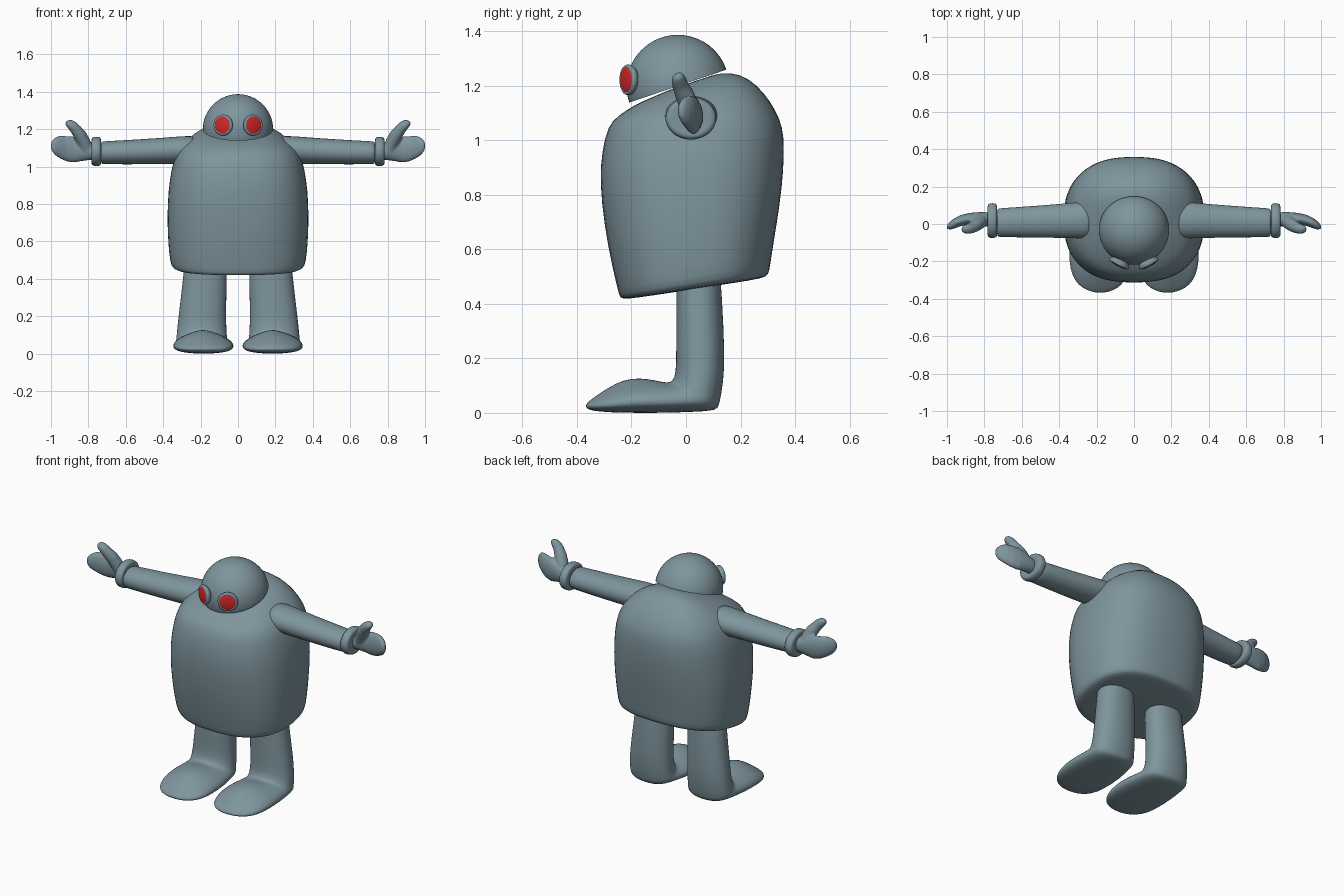
import bpy, bmesh, math
from mathutils import Vector, Matrix

if "Cube" in bpy.data.objects:
    bpy.data.objects.remove(bpy.data.objects["Cube"])


def material(name, rgb):
    m = bpy.data.materials.new(name)
    m.diffuse_color = (*rgb, 1)
    m.use_nodes = True
    m.node_tree.nodes["Principled BSDF"].inputs["Base Color"].default_value = m.diffuse_color
    return m


GREY = material("blue grey", (0.21, 0.30, 0.34))
RED = material("red", (0.68, 0.02, 0.022))


def finish(bm, name, mat, mirror=False, subsurf=0, angle=None):
    bmesh.ops.recalc_face_normals(bm, faces=bm.faces)
    me = bpy.data.meshes.new(name)
    bm.to_mesh(me)
    bm.free()
    me.materials.append(mat)
    for p in me.polygons:
        p.use_smooth = True
    if angle:
        me.set_sharp_from_angle(angle=math.radians(angle))
    ob = bpy.data.objects.new(name, me)
    bpy.context.collection.objects.link(ob)
    if mirror:
        mod = ob.modifiers.new("mirror", 'MIRROR')
        mod.use_mirror_merge = False
    if subsurf:
        mod = ob.modifiers.new("smooth", 'SUBSURF')
        mod.levels = mod.render_levels = subsurf
    return ob


def ring(c, u, v, n=2.0, p=1.0, seg=32):
    """Superellipse section with half axes u, v; p < 1 pushes the wide part to -u."""
    pts = []
    for i in range(seg):
        a = 2 * math.pi * i / seg
        ca, sa = math.cos(a), math.sin(a)
        x = math.copysign(abs(ca) ** (2 / n), ca)
        y = math.copysign(abs(sa) ** (2 / n), sa)
        x = 1 - 2 * max(0, (1 - x) / 2) ** p
        pts.append(Vector(c) + Vector(u) * x + Vector(v) * y)
    return pts


def side_ring(yf, zf, yb, zb, hw, xc=0, n=2.0, p=1.0):
    """Section through a front point and a back point in the side view."""
    return ring((xc, (yf + yb) / 2, (zf + zb) / 2),
                (0, (yf - yb) / 2, (zf - zb) / 2), (hw, 0, 0), n, p)


def loft(rings, bm=None):
    bm = bm or bmesh.new()
    rows = [[bm.verts.new(q) for q in r] for r in rings]
    for a, b in zip(rows, rows[1:]):
        for i in range(len(a)):
            j = (i + 1) % len(a)
            bm.faces.new((a[i], a[j], b[j], b[i]))
    # rounded-off end caps
    for row in (rows[0], rows[-1]):
        mid = bm.verts.new(sum((q.co for q in row), Vector()) / len(row))
        for i in range(len(row)):
            bm.faces.new((row[i], row[(i + 1) % len(row)], mid))
    return bm


# Body: leaning barrel with slanted base
body = [(-.12, .431, .17, .476, .2), (-.222, .417, .285, .494, .325),
        (-.243, .420, .304, .507, .352), (-.25, .445, .309, .535, .365),
        (-.275, .55, .325, .64, .375), (-.30, .68, .345, .76, .38),
        (-.319, .85, .36, .89, .375), (-.31, .96, .362, 1.02, .357),
        (-.288, 1.055, .345, 1.08, .335), (-.25, 1.09, .31, 1.145, .298),
        (-.19, 1.13, .26, 1.205, .24), (-.12, 1.16, .20, 1.244, .17),
        (-.05, 1.19, .13, 1.25, .09)]
finish(loft([side_ring(*r, n=2.5) for r in body]), "body", GREY, subsurf=1)

# Head: tilted half ball with flat underside
bm = bmesh.new()
bmesh.ops.create_uvsphere(bm, u_segments=48, v_segments=32, radius=.188)
cut = bmesh.ops.bisect_plane(bm, geom=bm.verts[:] + bm.edges[:] + bm.faces[:],
                             plane_co=(0, 0, -.0001), plane_no=(0, 0, 1), clear_inner=True)
bmesh.ops.holes_fill(bm, edges=[e for e in bm.edges if e.is_boundary])
bm.transform(Matrix.Translation((0, -.03, 1.199)) @ Matrix.Rotation(math.radians(18.7), 4, 'X'))
finish(bm, "head", GREY, angle=40)

# Eyes: rounded rim with a red lens, turned outwards
eye = Matrix.Translation((.077, -.207, 1.222)) @ Matrix.Rotation(math.radians(28), 4, 'Z')
rim = [(.03, .03), (.008, .053), (-.005, .058), (-.014, .055), (-.017, .047), (-.012, .04)]
bm = loft([ring((0, y, 0), (r, 0, 0), (0, 0, r)) for y, r in rim])
bm.transform(eye)
finish(bm, "eye_rims", GREY, mirror=True, subsurf=1)
bm = bmesh.new()
bmesh.ops.create_uvsphere(bm, u_segments=32, v_segments=16, radius=.048)
bm.transform(eye @ Matrix.Translation((0, -.012, 0)) @ Matrix.Diagonal((1, .19, 1, 1)))
finish(bm, "eye_lenses", RED, mirror=True)


def cross(rows):
    """Sections across x: x, y, z, y radius, z radius."""
    return [ring((x, y, z), (0, ry, 0), (0, 0, rz), seg=24) for x, y, z, ry, rz in rows]


# Arms: tapering sleeves
finish(loft(cross([(.235, .02, 1.09, .085, .065), (.242, .02, 1.09, .1, .075),
                   (.30, .02, 1.089, .097, .074), (.5, .013, 1.079, .086, .068),
                   (.715, .007, 1.074, .078, .062), (.73, .007, 1.074, .076, .06),
                   (.732, .007, 1.074, .06, .05)])), "arms", GREY, mirror=True, subsurf=1)

# Cuffs: fat rounded rings
finish(loft(cross([(.735, .018, 1.081, .06, .05), (.731, .018, 1.081, .082, .068),
                   (.74, .018, 1.081, .093, .078), (.758, .018, 1.081, .095, .08),
                   (.776, .018, 1.081, .092, .077), (.785, .018, 1.081, .08, .067),
                   (.78, .018, 1.081, .055, .05)])), "cuffs", GREY, mirror=True, subsurf=1)

# Hands: curved mitten and raised thumb fused together
bm = loft(cross([(.765, .022, 1.078, .038, .042), (.80, .026, 1.082, .038, .048),
                 (.84, .029, 1.088, .034, .06), (.88, .028, 1.091, .031, .07),
                 (.92, .02, 1.096, .03, .068), (.955, .006, 1.105, .028, .06),
                 (.98, -.007, 1.108, .023, .046), (.994, -.014, 1.11, .015, .03),
                 (1.001, -.018, 1.11, .006, .012)]))
thumb = [(.805, .022, 1.085, .034), (.824, .01, 1.13, .036), (.846, -.006, 1.17, .035),
         (.868, -.02, 1.2, .03), (.888, -.027, 1.222, .028), (.905, -.03, 1.236, .022),
         (.914, -.031, 1.243, .01)]
tilt = Vector((.5, -.3, .8)).normalized()
side = tilt.cross(Vector((0, 1, 0))).normalized()
loft([ring((x, y, z), side * r, tilt.cross(side) * r, seg=16) for x, y, z, r in thumb], bm)
hand = finish(bm, "hands", GREY)
mod = hand.modifiers.new("fuse", 'REMESH')
mod.mode, mod.voxel_size, mod.use_smooth_shade = 'VOXEL', .006, True
mod = hand.modifiers.new("soften", 'SMOOTH')
mod.factor, mod.iterations = .5, 5
hand.modifiers.new("mirror", 'MIRROR').use_mirror_merge = False

# Legs bending into flat-soled feet (last number squashes the width to the sole)
leg = [(-.035, .56, .125, .56, .11, .172, 1), (-.036, .42, .132, .42, .116, .175, 1),
       (-.036, .22, .143, .22, .126, .19, 1), (-.037, .145, .138, .11, .132, .194, .95),
       (-.05, .115, .122, .03, .137, .194, .9), (-.07, .11, .116, .008, .14, .193, .85),
       (-.11, .12, .03, .004, .15, .19, .7), (-.17, .131, -.07, 0, .161, .186, .58),
       (-.23, .126, -.18, 0, .163, .185, .55), (-.29, .092, -.27, .001, .15, .183, .55),
       (-.335, .06, -.325, .006, .115, .181, .6), (-.358, .042, -.352, .01, .07, .18, .7),
       (-.367, .03, -.365, .018, .03, .18, 1)]
finish(loft([side_ring(*r[:6], n=2.2, p=r[6]) for r in leg]), "legs", GREY, mirror=True, subsurf=1)
